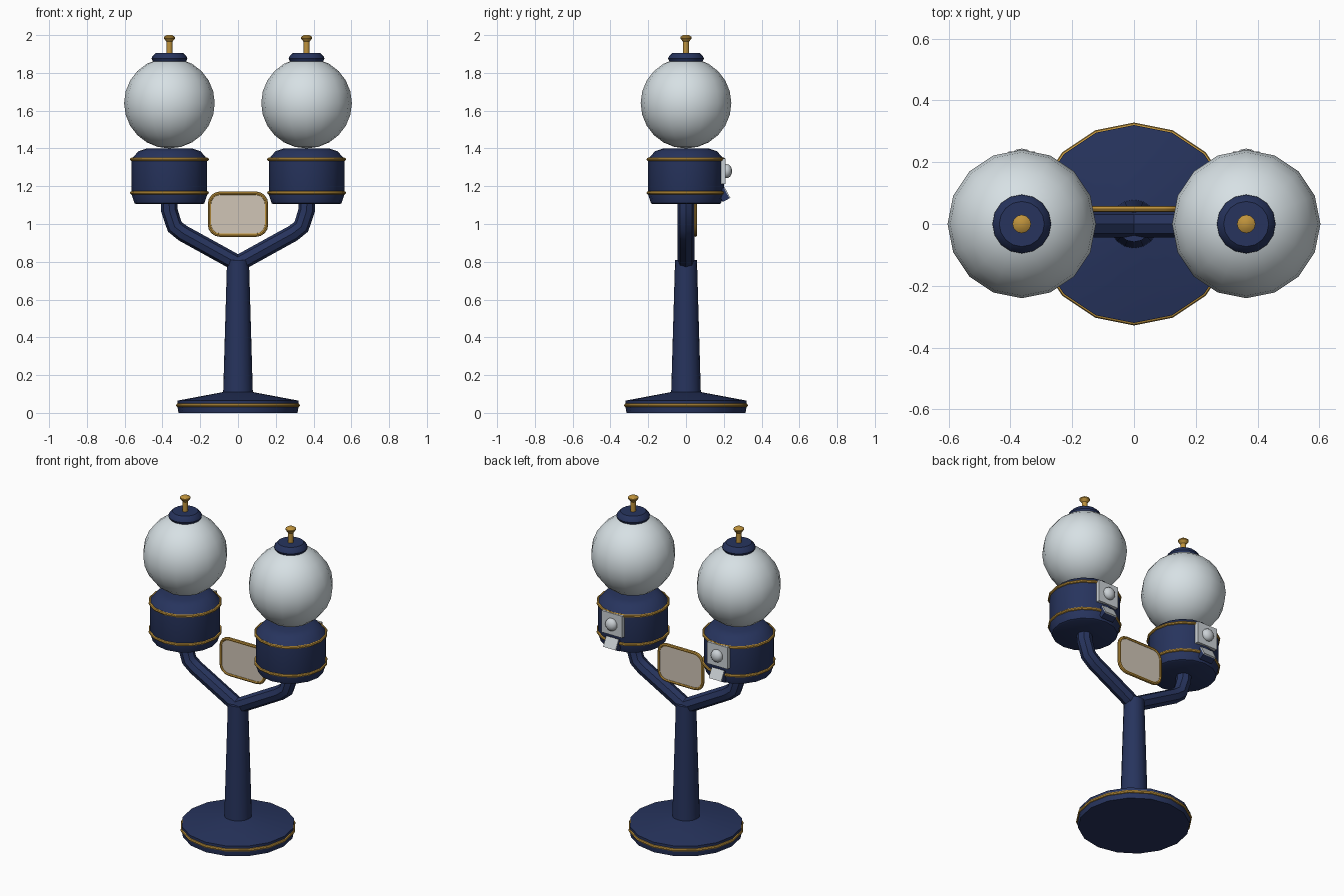
import bpy
import bmesh
from math import sin, cos, pi, radians

if "Cube" in bpy.data.objects:
    bpy.data.objects.remove(bpy.data.objects["Cube"], do_unlink=True)

SIDES = 16
ARM_X = 0.363


def material(name, rgb):
    m = bpy.data.materials.new(name)
    m.use_nodes = True
    m.diffuse_color = (*rgb, 1)
    bsdf = m.node_tree.nodes["Principled BSDF"]
    bsdf.inputs["Base Color"].default_value = (*rgb, 1)
    bsdf.inputs["Roughness"].default_value = 0.5
    return m


navy = material("navy paint", (0.02, 0.034, 0.11))
gold = material("gold trim", (0.52, 0.29, 0.045))
glass = material("pale globe", (0.68, 0.75, 0.78))
cream = material("cream panel", (0.63, 0.56, 0.47))
metal = material("light metal", (0.60, 0.64, 0.67))


def finish(obj, name, mat, smooth=True):
    obj.name = name
    obj.data.materials.clear()
    obj.data.materials.append(mat)
    bpy.ops.object.select_all(action="DESELECT")
    obj.select_set(True)
    bpy.context.view_layer.objects.active = obj
    if smooth:
        bpy.ops.object.shade_smooth_by_angle(angle=radians(35))
    return obj


def from_bmesh(bm, name, mat, smooth=True):
    bmesh.ops.recalc_face_normals(bm, faces=bm.faces)
    mesh = bpy.data.meshes.new(name)
    bm.to_mesh(mesh)
    bm.free()
    obj = bpy.data.objects.new(name, mesh)
    bpy.context.collection.objects.link(obj)
    return finish(obj, name, mat, smooth)


def lathe(name, mat, profile, x=0.0, sides=SIDES):
    """Turn a (radius, height) profile about the vertical and cap both ends."""
    bm = bmesh.new()
    rings = [[bm.verts.new((x + r * cos(2 * pi * i / sides), r * sin(2 * pi * i / sides), z))
              for i in range(sides)] for r, z in profile]
    for low, high in zip(rings, rings[1:]):
        for i in range(sides):
            j = (i + 1) % sides
            bm.faces.new((low[i], low[j], high[j], high[i]))
    bm.faces.new(rings[0])
    bm.faces.new(rings[-1])
    return from_bmesh(bm, name, mat)


def ring(name, radius, thick, x, z):
    bpy.ops.mesh.primitive_torus_add(major_segments=SIDES, minor_segments=8, major_radius=radius,
                                     minor_radius=thick, location=(x, 0, z))
    return finish(bpy.context.object, name, gold)


def tube(name, mat, points, radius, closed=False):
    curve = bpy.data.curves.new(name, "CURVE")
    curve.dimensions = "3D"
    curve.bevel_depth = radius
    curve.bevel_resolution = 2
    curve.use_fill_caps = not closed
    line = curve.splines.new("POLY")
    line.points.add(len(points) - 1)
    for p, co in zip(line.points, points):
        p.co = (*co, 1)
    line.use_cyclic_u = closed
    obj = bpy.data.objects.new(name, curve)
    bpy.context.collection.objects.link(obj)
    bpy.ops.object.select_all(action="DESELECT")
    obj.select_set(True)
    bpy.context.view_layer.objects.active = obj
    bpy.ops.object.convert(target="MESH")
    return finish(bpy.context.object, name, mat)


def box(name, mat, size, location, tilt=0.0):
    bpy.ops.mesh.primitive_cube_add(size=1, location=location, rotation=(tilt, 0, 0))
    obj = bpy.context.object
    obj.scale = size
    return finish(obj, name, mat, False)


def rounded_rect(half_w, half_h, corner, y, z):
    points = []
    for k, (sx, sz) in enumerate(((1, 1), (-1, 1), (-1, -1), (1, -1))):
        for step in range(5):
            a = (k + step / 4) * pi / 2
            points.append((sx * (half_w - corner) + corner * cos(a), y,
                           z + sz * (half_h - corner) + corner * sin(a)))
    return points


# Stand: flared foot, tapered column
lathe("base", navy, [(0.315, 0), (0.32, 0.03), (0.32, 0.065), (0.08, 0.11)])
ring("base_trim", 0.318, 0.01, 0, 0.04)
lathe("column", navy, [(0.079, 0.09), (0.058, 0.81)])

# Sign between the two drums
outline = rounded_rect(0.15, 0.11, 0.055, 0.049, 1.052)
tube("sign_frame", gold, outline, 0.01, closed=True)
bm = bmesh.new()
face = bm.faces.new([bm.verts.new((x, y - 0.005, z)) for x, y, z in outline])
out = bmesh.ops.extrude_face_region(bm, geom=[face])
bmesh.ops.translate(bm, vec=(0, 0.01, 0),
                    verts=[v for v in out["geom"] if isinstance(v, bmesh.types.BMVert)])
if face.is_valid is False or len(bm.faces) < len(outline) + 2:
    bm.faces.new([v for v in bm.verts if v.index < len(outline)][:len(outline)])
from_bmesh(bm, "sign_panel", cream, False)

# Two mirrored dispensers
for side, s in (("left", 1), ("right", -1)):
    x = s * ARM_X
    tube(side + "_arm", navy, [(s * px, 0, pz) for px, pz in
         ((0, 0.79), (0.19, 0.895), (0.29, 0.95), (0.335, 0.985), (0.363, 1.07), (0.365, 1.12))], 0.044)

    # Drum with two trim rings
    lathe(side + "_drum", navy, [(0.175, 1.105), (0.185, 1.11), (0.2, 1.155), (0.2, 1.345),
                                 (0.186, 1.36), (0.165, 1.385), (0.12, 1.4)], x)
    for label, z in (("lower", 1.165), ("upper", 1.342)):
        ring(f"{side}_{label}_trim", 0.2, 0.009, x, z)

    # Globe, lid and finial
    bpy.ops.mesh.primitive_uv_sphere_add(segments=SIDES, ring_count=12, radius=0.24,
                                         location=(x, 0, 1.64))
    finish(bpy.context.object, side + "_globe", glass)
    lathe(side + "_lid", navy, [(0.085, 1.855), (0.095, 1.875), (0.09, 1.888), (0.073, 1.905)], x)
    ring(side + "_lid_trim", 0.086, 0.006, x, 1.871)
    lathe(side + "_finial", gold, [(0.016, 1.9), (0.016, 1.965), (0.03, 1.983),
                                   (0.03, 1.99), (0.015, 2.0)], x, 12)

    # Coin plate, turning knob and chute on the back of the drum
    box(side + "_coin_plate", metal, (0.14, 0.04, 0.135), (x, 0.19, 1.28))
    bpy.ops.mesh.primitive_uv_sphere_add(segments=12, ring_count=8, radius=1, location=(x, 0.214, 1.28))
    bpy.context.object.scale = (0.038, 0.03, 0.038)
    finish(bpy.context.object, side + "_knob", metal)
    box(side + "_chute", navy, (0.085, 0.04, 0.065), (x, 0.197, 1.155), radians(28))
    box(side + "_chute_flap", metal, (0.085, 0.008, 0.065), (x, 0.216, 1.165), radians(28))
